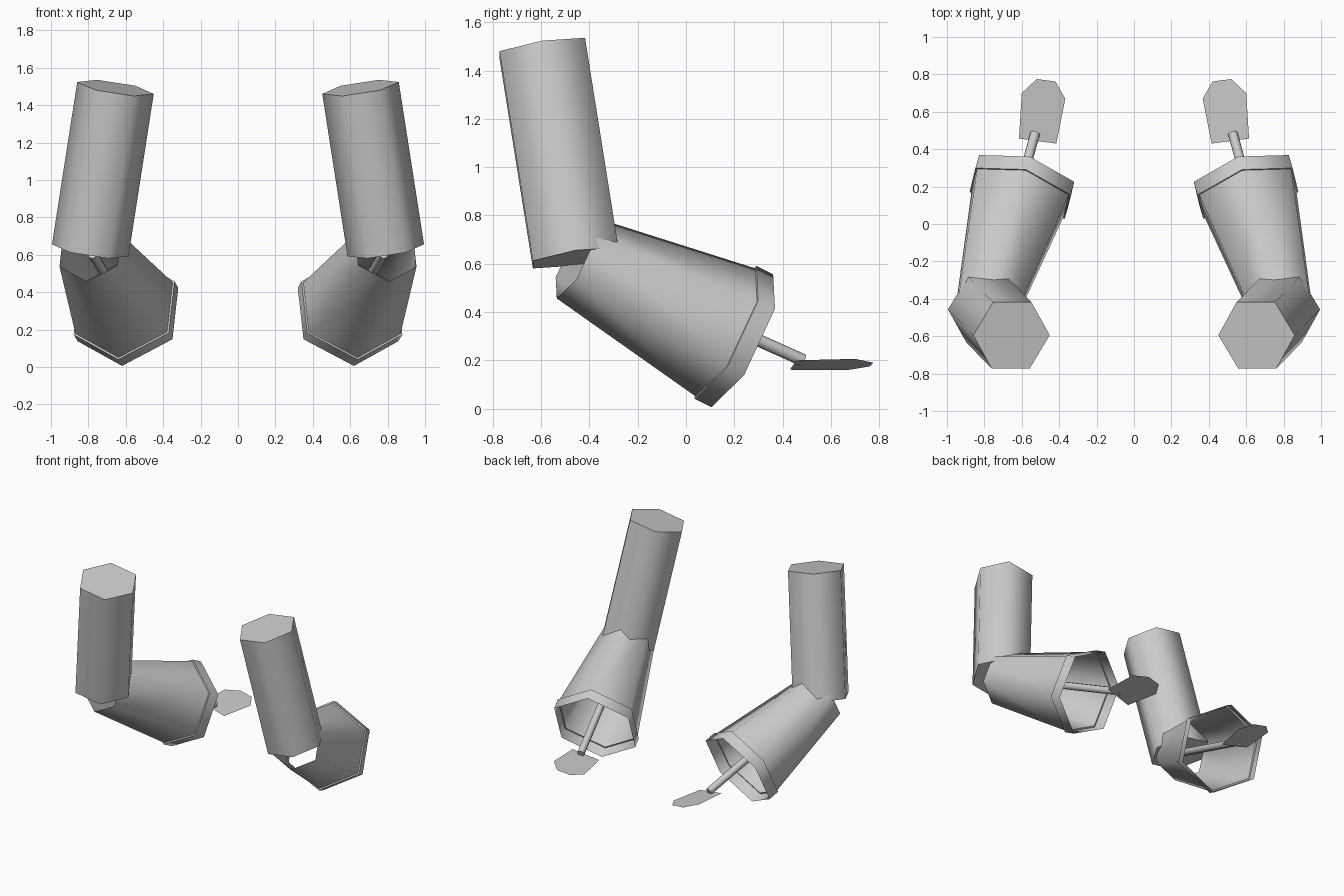
import bpy
import math
from mathutils import Vector

if "Cube" in bpy.data.objects:
    bpy.data.objects.remove(bpy.data.objects["Cube"])


def make_object(name, verts, faces, smooth=True):
    """Mesh for the +x side, mirrored to the other arm."""
    mesh = bpy.data.meshes.new(name)
    mesh.from_pydata([tuple(v) for v in verts], [], faces)
    obj = bpy.data.objects.new(name, mesh)
    bpy.context.collection.objects.link(obj)
    if smooth:
        bpy.ops.object.select_all(action='DESELECT')
        obj.select_set(True)
        bpy.context.view_layer.objects.active = obj
        bpy.ops.object.shade_smooth_by_angle(angle=math.radians(68))
    mirror = obj.modifiers.new("mirror", 'MIRROR')
    mirror.use_axis = (True, False, False)
    mirror.use_mirror_merge = False
    return obj


def lathe(name, start, end, corner, profile, sides=6, caps=False):
    """Rings of (distance from start, radius) along start->end; corner aims vertex 0."""
    start, end = Vector(start), Vector(end)
    n = (end - start).normalized()
    u = Vector(corner)
    u = (u - n * u.dot(n)).normalized()
    v = n.cross(u)
    verts, faces = [], []
    for dist, r in profile:
        for k in range(sides):
            a = 2 * math.pi * k / sides
            verts.append(start + n * dist + (u * math.cos(a) + v * math.sin(a)) * r)
    for i in range(len(profile) - 1):
        for k in range(sides):
            j = (k + 1) % sides
            a, b = i * sides, (i + 1) * sides
            faces.append((a + k, a + j, b + j, b + k))
    if caps:
        last = (len(profile) - 1) * sides
        faces.append(tuple(reversed(range(sides))))
        faces.append(tuple(range(last, last + sides)))
    return make_object(name, verts, faces)


ELBOW = Vector((0.79, -0.457, 0.624))
SHOULDER = Vector((0.655, -0.595, 1.492))
CUFF = Vector((0.589, 0.233, 0.281))
WRIST = Vector((0.528, 0.485, 0.2))

# Upper arm: closed six-sided cylinder
arm_len = (SHOULDER - ELBOW).length
lathe("upper_arm", ELBOW, SHOULDER, (1, 0, 0.15),
      [(0, 0.207), (arm_len, 0.207)], caps=True)

# Flared sleeve with a cuff band, open at both ends
sleeve_len = (CUFF - ELBOW).length
lathe("sleeve", ELBOW, CUFF, (0.03, -0.125, -0.27),
      [(0, 0.186), (sleeve_len - 0.08, 0.294),
       (sleeve_len - 0.08, 0.305), (sleeve_len, 0.305)])

# Thin forearm rod inside the sleeve
rod_len = (WRIST - ELBOW).length
lathe("forearm_rod", ELBOW, WRIST, (1, 0, 0),
      [(0.05, 0.026), (rod_len, 0.026)], sides=8, caps=True)

# Flat hand plate
hand = [(0.415, 0.43, 0.161), (0.615, 0.457, 0.2), (0.6, 0.7, 0.206),
        (0.52, 0.775, 0.19), (0.42, 0.762, 0.175), (0.367, 0.67, 0.16)]
make_object("hand", hand, [tuple(range(6))], smooth=False)
